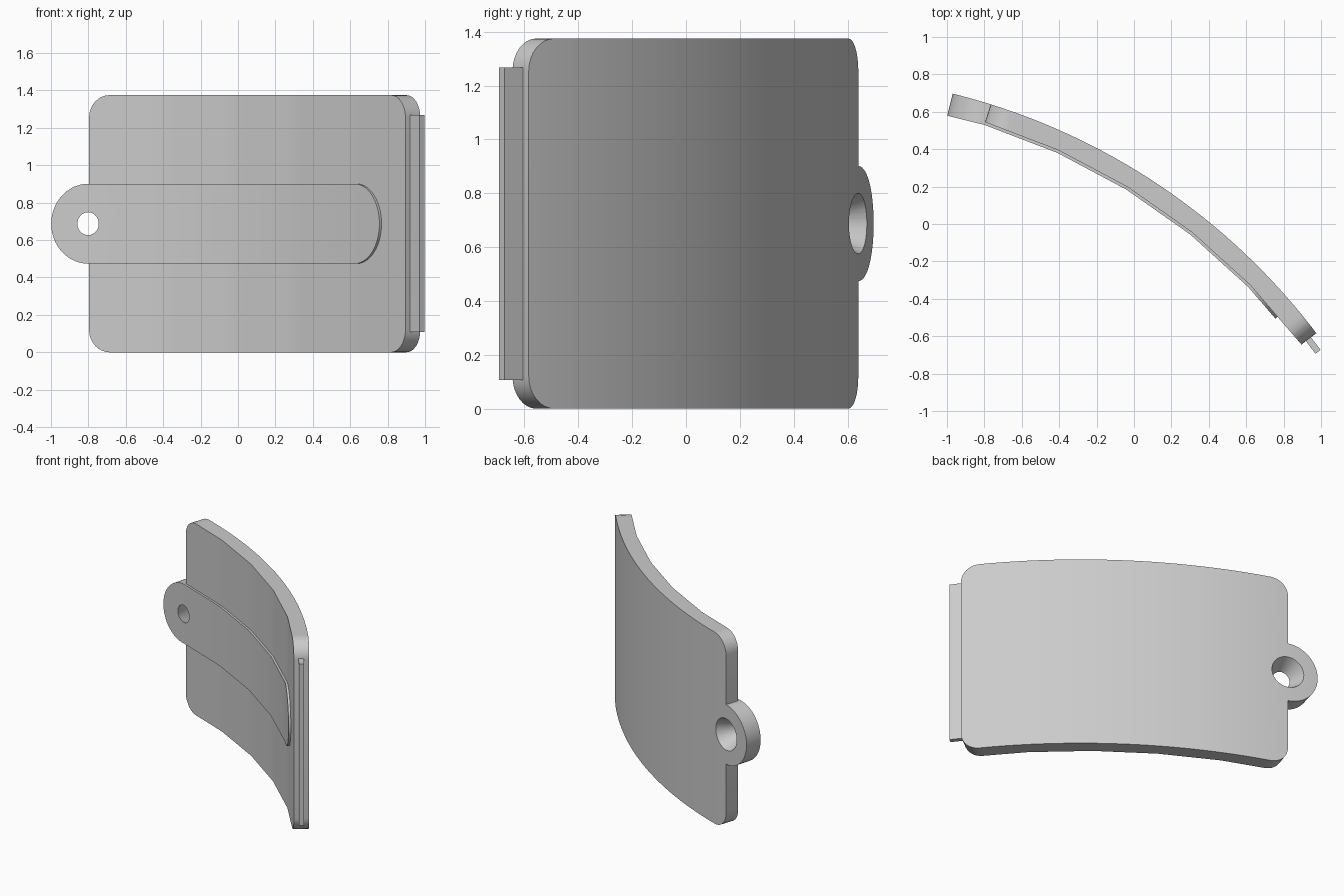
import bpy, bmesh
from math import sin, cos, radians, sqrt, pi, floor
from mathutils import Matrix, Vector

cube = bpy.data.objects.get("Cube")
if cube:
    bpy.data.objects.remove(cube, do_unlink=True)

# Shared dimensions: the panel is an arc around a vertical axis
CX, CY = -1.813, -2.70
A0, A1 = radians(37.2), radians(72.6)      # right and left end of the panel
STEP = (A1 - A0) / 5                       # width of one flat on the front
R_BACK, R_FRONT, R_STRAP = 3.5, 3.4, 3.385
HEIGHT = 1.375
MID = HEIGHT / 2

grey = bpy.data.materials.new("plain grey")
grey.use_nodes = True
grey.diffuse_color = (0.6, 0.6, 0.6, 1)
grey.node_tree.nodes["Principled BSDF"].inputs["Base Color"].default_value = (0.6, 0.6, 0.6, 1)


def point(r, a, z):
    return (CX + r * cos(a), CY + r * sin(a), z)


def faceted(r, a):
    """Radius of the coarse polygon inscribed in a circle of radius r."""
    k = floor((a - A0) / STEP + 1e-6)
    return r * cos(STEP / 2) / cos(a - A0 - (k + 0.5) * STEP)


def make_object(name, bm):
    bmesh.ops.recalc_face_normals(bm, faces=bm.faces)
    mesh = bpy.data.meshes.new(name)
    bm.to_mesh(mesh)
    bm.free()
    mesh.materials.append(grey)
    obj = bpy.data.objects.new(name, mesh)
    bpy.context.collection.objects.link(obj)
    return obj


def arc_solid(name, angles, half_height, r_front, r_back):
    """Loft four-point columns along the arc, closed at both ends."""
    bm = bmesh.new()
    rows = []
    for a in sorted(angles):
        h = half_height(a)
        rf = faceted(r_front, a)
        corners = ((rf, -h), (rf, h), (r_back, h), (r_back, -h))
        rows.append([bm.verts.new(point(r, a, MID + z)) for r, z in corners])
    for p, q in zip(rows, rows[1:]):
        for i in range(4):
            j = (i + 1) % 4
            bm.faces.new((p[i], p[j], q[j], q[i]))
    bm.faces.new(rows[0])
    bm.faces.new(rows[-1])
    bmesh.ops.remove_doubles(bm, verts=bm.verts, dist=1e-5)
    return make_object(name, bm)


def spread(a, b, n):
    return [a + (b - a) * i / n for i in range(n + 1)]


def eased(end, inner, n):
    """Angles packed closely toward the rounded end."""
    return [end + (inner - end) * (1 - cos(pi / 2 * i / n)) for i in range(n + 1)]


def merge(*groups):
    return sorted({round(a, 7) for g in groups for a in g})


# Curved panel with rounded corners
CORNER = 0.12
C_ANG = CORNER / 3.45


def panel_half(a):
    d = max(0, min(a - A0, A1 - a)) / C_ANG
    inset = CORNER * (1 - sqrt(max(0, 1 - (1 - d) ** 2))) if d < 1 else 0
    return MID - inset


panel = arc_solid("curved_panel",
                  merge(spread(A0, A1, 30), eased(A0, A0 + C_ANG, 8), eased(A1, A1 - C_ANG, 8)),
                  panel_half, R_FRONT, R_BACK)

# Raised strap on the front and the round tab past the left edge
STRAP_HALF = 0.2135
CAP = radians(3.45)
S0 = radians(40.5)


def strap_half(a):
    t = max(0, (S0 + CAP - a) / CAP, (a - A1) / CAP)
    return STRAP_HALF * sqrt(max(0, 1 - t * t))


flats = [A0 + STEP * k for k in range(1, 6)]
strap = arc_solid("raised_strap",
                  merge(eased(S0, S0 + CAP, 16), flats),
                  strap_half, R_STRAP, 3.42)
tab = arc_solid("round_tab", eased(A1 + CAP, A1, 20), strap_half, R_STRAP, R_BACK)

# Tapered hole, wider at the back
radial = Vector((cos(A1), sin(A1), 0))
bm = bmesh.new()
taper = (0.1125 - 0.0615) / (R_BACK - R_STRAP)
reach = 0.04
depth = R_BACK - R_STRAP + 2 * reach
bmesh.ops.create_cone(bm, cap_ends=True, segments=46,
                      radius1=0.0615 - taper * reach, radius2=0.1125 + taper * reach,
                      depth=depth)
turn = Vector((0, 0, 1)).rotation_difference(radial).to_matrix().to_4x4()
centre = Vector(point((R_BACK + R_STRAP) / 2, A1, MID))
bmesh.ops.transform(bm, verts=bm.verts,
                    matrix=Matrix.Translation(centre) @ turn @ Matrix.Rotation(0.05, 4, "Z"))
cutter = make_object("hole_cutter", bm)
cutter.hide_render = True
cutter.hide_viewport = True
cutter.display_type = "WIRE"

for obj in (panel, strap, tab):
    cut = obj.modifiers.new("hole", "BOOLEAN")
    cut.operation = "DIFFERENCE"
    cut.solver = "EXACT"
    cut.object = cutter

# Thin tongue along the right edge
tangent = Vector((sin(A0), -cos(A0), 0))
outward = Vector((cos(A0), sin(A0), 0))
bm = bmesh.new()
bmesh.ops.create_cube(bm, size=1)
frame = Matrix((tangent, outward, (0, 0, 1))).transposed().to_4x4()
place = Vector(point(3.447, A0, MID)) + tangent * 0.0375
bmesh.ops.transform(bm, verts=bm.verts,
                    matrix=Matrix.Translation(place) @ frame @ Matrix.Diagonal((0.095, 0.034, 1.16, 1)))
make_object("edge_tongue", bm)

# Bake the hole and smooth the curved faces
for obj in (panel, strap, tab):
    bpy.ops.object.select_all(action="DESELECT")
    obj.select_set(True)
    bpy.context.view_layer.objects.active = obj
    bpy.ops.object.modifier_apply(modifier="hole")
    bpy.ops.object.shade_smooth_by_angle(angle=radians(30))
bpy.data.objects.remove(cutter, do_unlink=True)
